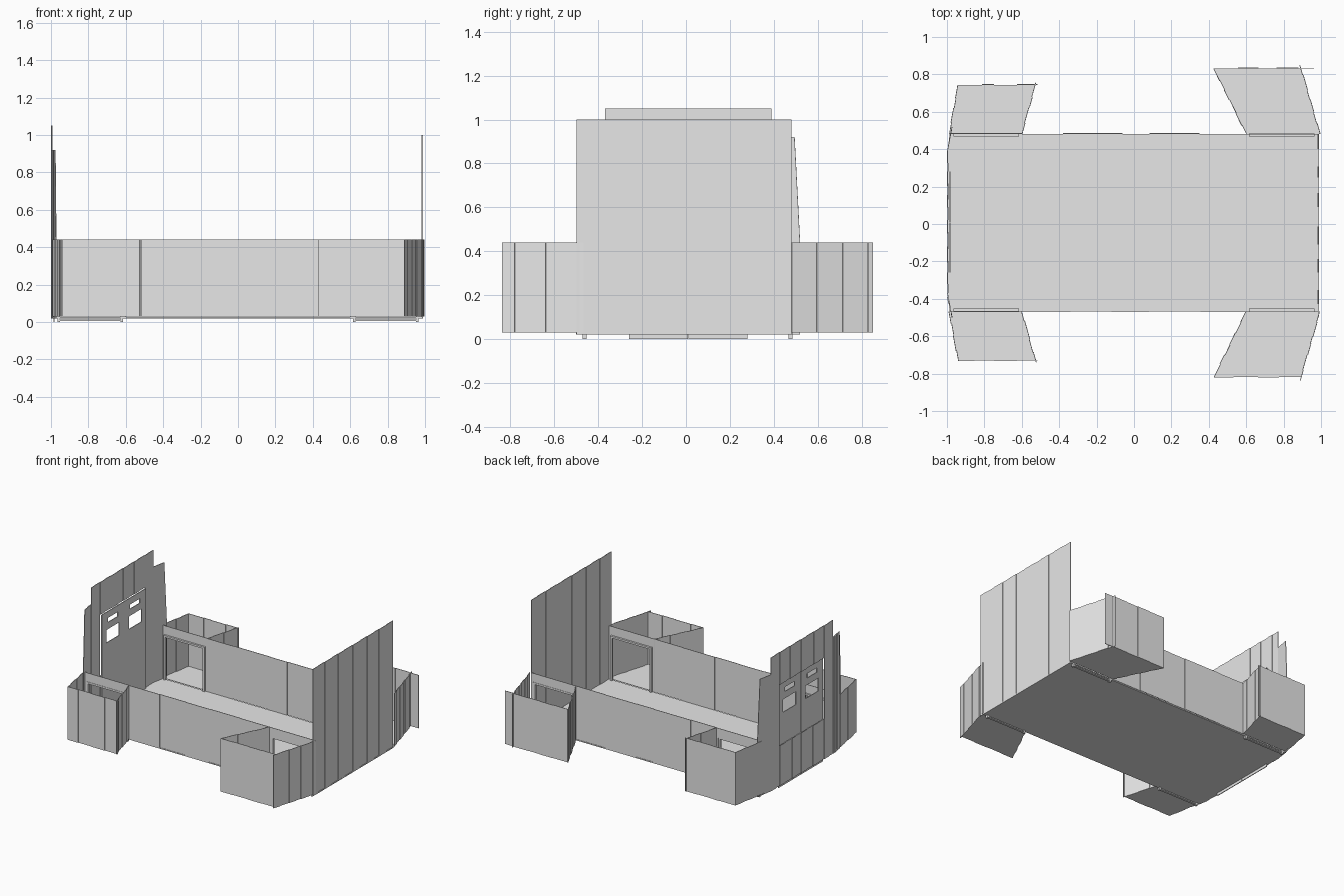
import bpy, bmesh, random
from mathutils import Matrix, Vector

random.seed(4)
if "Cube" in bpy.data.objects:
    bpy.data.objects.remove(bpy.data.objects["Cube"], do_unlink=True)

GREY = (0.8, 0.8, 0.8, 1)
grey = bpy.data.materials.new("plain grey")
grey.use_nodes = True
grey.diffuse_color = GREY
grey.node_tree.nodes["Principled BSDF"].inputs["Base Color"].default_value = GREY

T = 0.004           # plank thickness
LOW, TALL = 0.44, 1.0
FLOOR = 0.02
CY = 0.007          # middle of the hall in y
HALF = 0.475        # half width of the hall


def finish(name, bm):
    bmesh.ops.recalc_face_normals(bm, faces=bm.faces)
    mesh = bpy.data.meshes.new(name)
    bm.to_mesh(mesh)
    bm.free()
    mesh.materials.append(grey)
    obj = bpy.data.objects.new(name, mesh)
    bpy.context.collection.objects.link(obj)
    return obj


def add_box(bm, lo, hi, frame=Matrix()):
    lo, hi = Vector(lo), Vector(hi)
    size = Matrix.Diagonal((hi - lo).to_4d())
    size[3][3] = 1
    bmesh.ops.create_cube(bm, size=1, matrix=frame @ Matrix.Translation((lo + hi) / 2) @ size)


def wall_frame(a, b):
    """Frame whose x axis runs along the wall from a to b."""
    u = (Vector(b) - Vector(a)).normalized()
    return Matrix(((u.x, -u.y, 0, a[0]), (u.y, u.x, 0, a[1]), (0, 0, 1, 0), (0, 0, 0, 1)))


def plank_wall(name, a, b, z0, z1, width=0.12):
    """Upright planks, every other one set slightly forward."""
    length = (Vector(b) - Vector(a)).length
    n = max(1, round(length / width))
    cuts = [length * (i + (random.uniform(-0.25, 0.25) if 0 < i < n else 0)) / n
            for i in range(n + 1)]
    bm = bmesh.new()
    for i in range(n):
        y = -T / 2 + (T * 0.4 if i % 2 else -T * 0.4)
        add_box(bm, (cuts[i], y, z0), (cuts[i + 1], y + T, z1), wall_frame(a, b))
    return finish(name, bm)


def slab(name, outline, z0, z1):
    bm = bmesh.new()
    face = bm.faces.new([bm.verts.new((x, y, z0)) for x, y in outline])
    top = bmesh.ops.extrude_face_region(bm, geom=[face])["geom"]
    bmesh.ops.translate(bm, vec=(0, 0, z1 - z0),
                        verts=[v for v in top if isinstance(v, bmesh.types.BMVert)])
    return finish(name, bm)


# Main floor
slab("main_floor", [(-0.995, CY - 0.4), (-0.985, CY - HALF), (0.99, CY - HALF),
                    (0.99, CY + HALF), (-0.985, CY + HALF), (-0.995, CY + 0.4)],
     FLOOR, FLOOR + 0.008)

# Tall plain end wall
plank_wall("plain_end_wall", (0.986, -0.5), (0.986, 0.482), FLOOR, TALL, 0.085)

# Door end wall, built around the door opening
WX, DOOR_TOP, DOOR_C, DOOR_H = -0.996, 0.80, 0.01, 0.27
d0, d1 = DOOR_C - DOOR_H, DOOR_C + DOOR_H
plank_wall("door_wall_front", (WX, -0.37), (WX, d0), FLOOR, 1.05, 0.06)
plank_wall("door_wall_back", (WX, d1), (WX, 0.39), FLOOR, 1.05, 0.06)
plank_wall("door_wall_above", (WX, d0), (WX, d1), DOOR_TOP, 1.05, 0.07)
plank_wall("door_wall_below", (WX, d0), (WX, d1), FLOOR, 0.33, 0.07)

# Double door leaves, each with a slit and a square window
for side, name in ((-1, "front"), (1, "back")):
    inner, outer = 0.002, DOOR_H
    us = [inner, 0.06, 0.075, 0.195, 0.215, outer]
    zs = [0, 0.563, 0.663, 0.715, 0.75, DOOR_TOP]
    bm = bmesh.new()
    grid = [[bm.verts.new((-0.984, DOOR_C + side * u, z)) for z in zs] for u in us]
    for i in range(len(us) - 1):
        for j in range(len(zs) - 1):
            square = j == 1 and 1 <= i <= 3
            slit = j == 3 and i == 2
            if not (square or slit):
                bm.faces.new((grid[i][j], grid[i + 1][j], grid[i + 1][j + 1], grid[i][j + 1]))
    leaf = finish("door_leaf_" + name, bm)
    mod = leaf.modifiers.new("thickness", "SOLIDIFY")
    mod.thickness = 0.006
    mod.offset = 0

# Flanking boards with a sloping outer edge beside the door wall
for side, name in ((-1, "front"), (1, "back")):
    profile = [(0.38, FLOOR), (0.51, FLOOR), (0.51, LOW), (0.485, 0.92), (0.38, 0.92)]
    bm = bmesh.new()
    bm.faces.new([bm.verts.new((-0.997 + (r - 0.38) * 0.19, 0.01 + side * r, z))
                  for r, z in profile])
    board = finish("flank_board_" + name, bm)
    mod = board.modifiers.new("thickness", "SOLIDIFY")
    mod.thickness = T
    mod.offset = 0
    for k in (0.4, 0.445):
        x = -0.997 + (k - 0.38) * 0.19
        plank_wall("flank_batten_" + name, (x - 0.002, 0.01 + side * k),
                   (x + 0.003, 0.01 + side * (k + 0.03)), FLOOR, 0.92)

# Side walls, doorways and corner rooms, repeated front and back
for side, name in ((-1, "front"), (1, "back")):
    wy = CY + side * HALF
    plank_wall("side_wall_" + name, (-0.6, wy), (0.6, wy), FLOOR + 0.01, LOW, 0.22)

    for end, depth, slant, near, far, over in (
            (-1, 0.737, 0.527, 0.988, 0.94, 0.012), (1, 0.825, 0.427, 0.994, 0.893, 0.02)):
        tag = name + ("_left" if end > 0 else "_right")
        ry = CY + side * depth
        p_in, p_out = Vector((end * 0.6, wy)), Vector((end * slant, ry))
        q_in, q_out = Vector((end * near, wy)), Vector((end * far, ry))
        slab("corner_floor_" + tag, [p_in, p_out, q_out, q_in], 0.03, 0.034)

        # Room walls, run slightly past their corners
        shoot_p = (p_out - p_in).normalized() * (over if end < 0 else 0)
        shoot_q = (q_out - q_in).normalized() * (over if end > 0 else 0)
        plank_wall("corner_inner_wall_" + tag, p_in, p_out + shoot_p, 0.03, LOW, 0.07)
        plank_wall("corner_outer_wall_" + tag, q_in, q_out + shoot_q, 0.03, LOW, 0.06)
        back_p = p_out + Vector((0.012 if end < 0 else 0, 0))
        back_q = q_out + Vector((0.07 if end > 0 and side > 0 else 0, 0))
        plank_wall("corner_end_wall_" + tag, back_p, back_q, 0.03, LOW, 0.11)

        # Header and jambs over the doorway
        x0, x1 = 0.615, 0.965
        plank_wall("doorway_header_" + tag, (end * 0.6, wy), (end * 0.985, wy), 0.365, LOW, 0.4)
        plank_wall("doorway_jamb_" + tag, (end * 0.6, wy), (end * x0, wy), FLOOR, 0.365)
        plank_wall("doorway_jamb_outer_" + tag, (end * x1, wy), (end * 0.985, wy), FLOOR, 0.365)

        # Door frame: two posts, a lintel and a sill
        fy = wy - side * 0.006
        bm = bmesh.new()
        for a, b, lo, hi in ((x0, x0 + 0.014, 0, 0.372), (x1 - 0.014, x1, 0, 0.372),
                             (x0, x1, 0.358, 0.372), (x0, x1, 0.006, 0.014)):
            xa, xb = sorted((end * a, end * b))
            add_box(bm, (xa, fy - 0.009, lo), (xb, fy + 0.009, hi))
        finish("doorway_frame_" + tag, bm)
